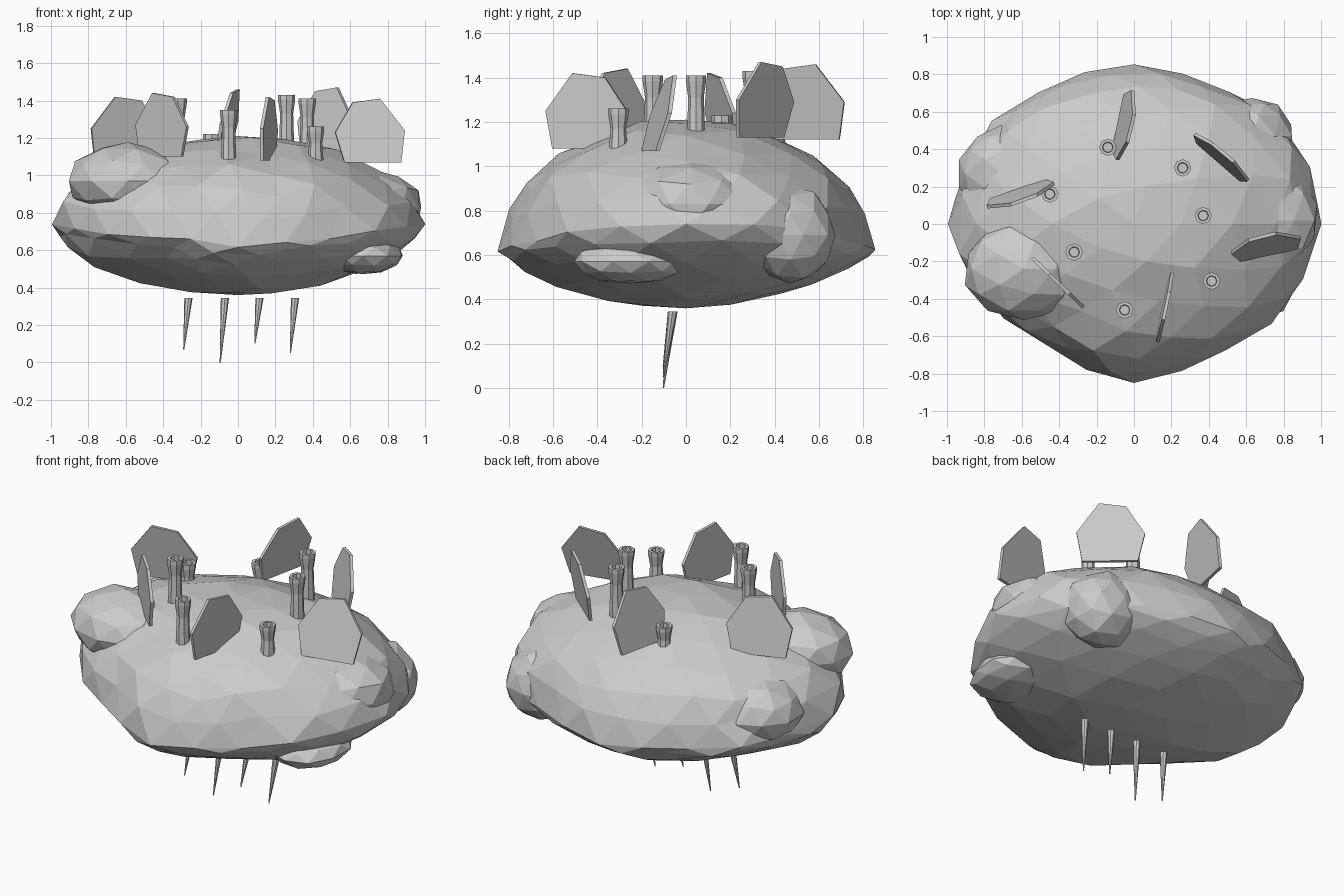
import bpy, bmesh, math, random
from mathutils import Matrix

if "Cube" in bpy.data.objects:
    bpy.data.objects.remove(bpy.data.objects["Cube"], do_unlink=True)
random.seed(4)

stone = bpy.data.materials.new("stone grey")
stone.use_nodes = True
stone.diffuse_color = (0.6, 0.6, 0.6, 1)
stone.node_tree.nodes["Principled BSDF"].inputs["Base Color"].default_value = (0.6, 0.6, 0.6, 1)


def finish(name, bm):
    bmesh.ops.recalc_face_normals(bm, faces=bm.faces)
    mesh = bpy.data.meshes.new(name)
    bm.to_mesh(mesh)
    bm.free()
    mesh.materials.append(stone)
    obj = bpy.data.objects.new(name, mesh)
    bpy.context.collection.objects.link(obj)
    return obj


# Rock body: faceted ball shaped by a plan outline, domed above and tapering below its rim
OUTLINE = [0.99, 1.0, 0.97, 0.92, 0.86, 0.83, 0.84, 0.85, 0.87, 0.91, 0.94, 0.97,
           1.0, 0.95, 0.88, 0.82, 0.77, 0.84, 0.84, 0.83, 0.84, 0.85, 0.93, 0.95]
TOP, BOTTOM = 1.21, 0.37


def plan_radius(angle):
    t = (angle / math.tau * len(OUTLINE)) % len(OUTLINE)
    i = int(t)
    return OUTLINE[i] + (OUTLINE[(i + 1) % len(OUTLINE)] - OUTLINE[i]) * (t - i)


bm = bmesh.new()
bmesh.ops.create_icosphere(bm, subdivisions=3, radius=1)
for v in bm.verts:
    d = v.co.copy()
    angle = math.atan2(d.y, d.x)
    r = plan_radius(angle) * math.hypot(d.x, d.y) * random.uniform(0.98, 1.02)
    x, y = r * math.cos(angle), r * math.sin(angle)
    rim = 0.62 + 0.11 * abs(x)
    if d.z > 0:
        z = rim + (TOP - rim) * d.z
    else:
        z = rim - (rim - BOTTOM) * abs(d.z) ** 1.4
    v.co = (x, y, min(max(z + random.uniform(-0.015, 0.015), 0.36), TOP))
finish("rock_body", bm)

# Lumps growing out of the rock: centre and radii
LUMPS = {
    "front_right_lump": ((-0.59, -0.24, 0.97), (0.32, 0.27, 0.2)),
    "left_lump": ((0.72, 0.02, 0.83), (0.27, 0.29, 0.2)),
    "left_ledge": ((0.67, -0.25, 0.57), (0.22, 0.26, 0.1)),
    "back_left_lump": ((0.63, 0.47, 0.69), (0.23, 0.21, 0.22)),
    "back_right_lump": ((-0.71, 0.27, 0.81), (0.23, 0.25, 0.19)),
}
for name, (centre, radii) in LUMPS.items():
    bm = bmesh.new()
    bmesh.ops.create_icosphere(bm, subdivisions=2, radius=1)
    for v in bm.verts:
        v.co = [c + k * p * random.uniform(0.94, 1.04) for c, k, p in zip(centre, radii, v.co)]
    finish(name, bm)

# Thin fan plates: base centre, heading in degrees, sideways lean at the top
FAN = [(-0.155, 0), (0.155, 0), (0.185, 0.17), (0.06, 0.34), (-0.09, 0.32), (-0.195, 0.16)]
PLATES = [
    ((0.72, -0.16, 1.07), 12, 0.1),
    ((0.455, 0.335, 1.13), -41, 0.05),
    ((-0.08, 0.54, 1.12), 78, -0.07),
    ((-0.62, 0.18, 1.08), 199, 0.06),
    ((-0.41, -0.31, 1.1), 136, 0.0),
    ((0.16, -0.45, 1.08), 258, 0.01),
]
for number, (base, heading, lean) in enumerate(PLATES, 1):
    bm = bmesh.new()
    sides = [[bm.verts.new((x, s + lean * z / 0.34, z)) for x, z in FAN] for s in (-0.009, 0.009)]
    bm.faces.new(sides[0])
    bm.faces.new(sides[1])
    for i in range(len(FAN)):
        j = (i + 1) % len(FAN)
        bm.faces.new((sides[0][i], sides[0][j], sides[1][j], sides[1][i]))
    bm.transform(Matrix.Translation(base) @ Matrix.Rotation(math.radians(heading), 4, "Z"))
    finish(f"fan_plate_{number}", bm)


def lathe(name, profile, axis_at, sides=8):
    """Rings of (radius, height); axis_at gives the centre of a ring by height."""
    bm = bmesh.new()
    rings = []
    for r, z in profile:
        c = axis_at(z)
        rings.append([bm.verts.new((c[0] + r * math.cos(math.tau * k / sides),
                                    c[1] + r * math.sin(math.tau * k / sides), z))
                      for k in range(sides)])
    for low, high in zip(rings, rings[1:]):
        for k in range(sides):
            n = (k + 1) % sides
            bm.faces.new((low[k], low[n], high[n], high[k]))
    bm.faces.new(rings[0])
    bm.faces.new(rings[-1])
    return finish(name, bm)


# Hollow tubes with a flared rim: position, bottom and top height
TUBES = [(-0.14, 0.41, 1.06, 1.22), (-0.45, 0.16, 1.06, 1.23), (-0.32, -0.15, 1.1, 1.41),
         (-0.05, -0.46, 1.05, 1.35), (0.26, 0.3, 1.1, 1.43), (0.37, 0.045, 1.1, 1.41),
         (0.415, -0.305, 1.08, 1.26)]
for number, (x, y, low, top) in enumerate(TUBES, 1):
    neck = top - min(0.1, (top - low) / 2)
    lathe(f"tube_{number}", [(0.042, low), (0.035, neck), (0.046, top - 0.025), (0.046, top),
                             (0.029, top), (0.026, top - 0.06)], lambda z: (x, y))

# Hanging spikes: top position and tip height
for number, (x, tip) in enumerate([(-0.265, 0.07), (-0.07, 0), (0.115, 0.1), (0.305, 0.05)], 1):
    lathe(f"spike_{number}", [(0.003, tip), (0.022, 0.345)],
          lambda z: (x - 0.025 * (0.345 - z) / (0.345 - tip),
                     -0.06 - 0.042 * (0.345 - z) / (0.345 - tip)))
